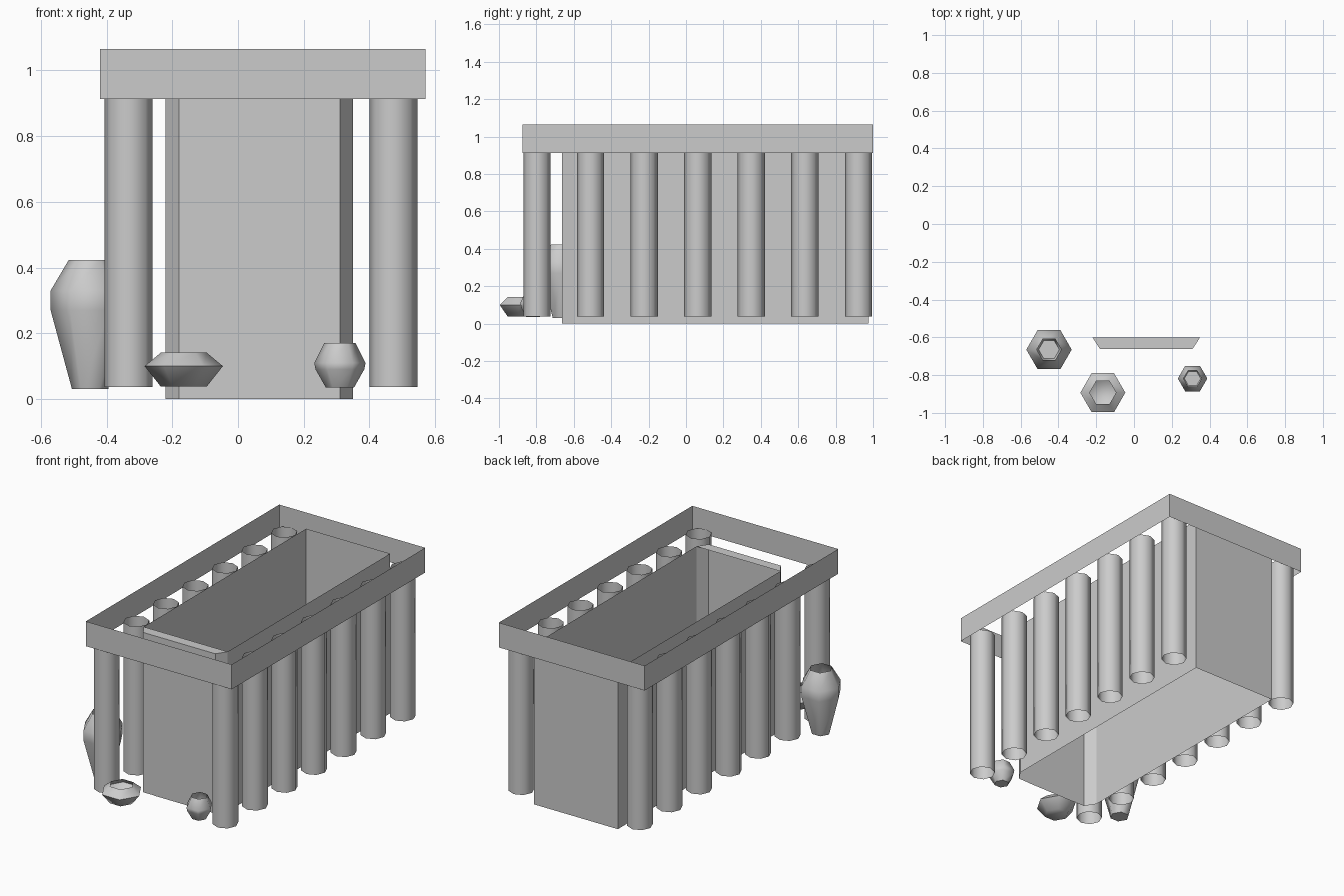
import bpy, bmesh, math

if "Cube" in bpy.data.objects:
    bpy.data.objects.remove(bpy.data.objects["Cube"])


def finish(name, bm, smooth=None):
    bmesh.ops.recalc_face_normals(bm, faces=bm.faces)
    mesh = bpy.data.meshes.new(name)
    bm.to_mesh(mesh)
    bm.free()
    ob = bpy.data.objects.new(name, mesh)
    bpy.context.collection.objects.link(ob)
    if smooth:
        bpy.ops.object.select_all(action='DESELECT')
        ob.select_set(True)
        bpy.context.view_layer.objects.active = ob
        bpy.ops.object.shade_smooth_by_angle(angle=math.radians(smooth))
    return ob


def skin(bm, rings):
    """Join closed loops of points with quads; returns the vertex rings."""
    vs = [[bm.verts.new(p) for p in r] for r in rings]
    for a, b in zip(vs, vs[1:]):
        n = len(a)
        for i in range(n):
            j = (i + 1) % n
            bm.faces.new((a[i], a[j], b[j], b[i]))
    return vs


def walls(outline, z0, z1):
    return [[(x, y, z) for x, y in outline] for z in (z0, z1)]


def lathe(name, x, y, profile, sides, cap=False, turn=0.0):
    rings = []
    for r, z in profile:
        angles = [math.tau * i / sides + turn for i in range(sides)]
        rings.append([(x + r * math.cos(a), y + r * math.sin(a), z) for a in angles])
    bm = bmesh.new()
    vs = skin(bm, rings)
    if cap:
        bm.faces.new(vs[0])
    return finish(name, bm, 61)


# Thin open beam ring resting around the column tops
bm = bmesh.new()
skin(bm, walls([(-0.42, -0.875), (0.57, -0.875), (0.57, 1.0), (-0.42, 1.0)], 0.913, 1.065))
finish("beam_ring", bm)

# Hollow inner chamber with chamfered front and a small cap over the chamfer
bm = bmesh.new()
outline = [(-0.18, -0.662), (0.31, -0.662), (0.35, -0.6),
           (0.35, 0.975), (-0.22, 0.975), (-0.22, -0.6)]
rings = skin(bm, walls(outline, 0.0, 0.98))
top = rings[1]
bm.faces.new((top[0], top[1], top[2], top[5]))
finish("chamber_walls", bm)

# Door panel, almost flush with the front wall
bm = bmesh.new()
bm.faces.new([bm.verts.new((x, -0.664, z)) for x, z in
              ((-0.10, 0.0), (0.24, 0.0), (0.24, 0.785), (-0.10, 0.785))])
finish("door", bm)

# Two rows of hollow columns
for side, x in (("left", -0.3325), ("right", 0.4725)):
    for i in range(7):
        lathe(f"{side}_column_{i + 1}", x, -0.797 + 0.2865 * i,
              [(0.073, 0.037), (0.073, 0.95)], 8)

# Six-sided pots in front
lathe("tall_jar", -0.45, -0.665,
      [(0.055, 0.03), (0.12, 0.27), (0.12, 0.33), (0.065, 0.423)], 6, True)
lathe("bowl", -0.165, -0.893,
      [(0.07, 0.038), (0.119, 0.10), (0.07, 0.141)], 6, True)
lathe("small_pot", 0.31, -0.818,
      [(0.043, 0.035), (0.074, 0.09), (0.078, 0.11), (0.048, 0.17)], 6, True)
